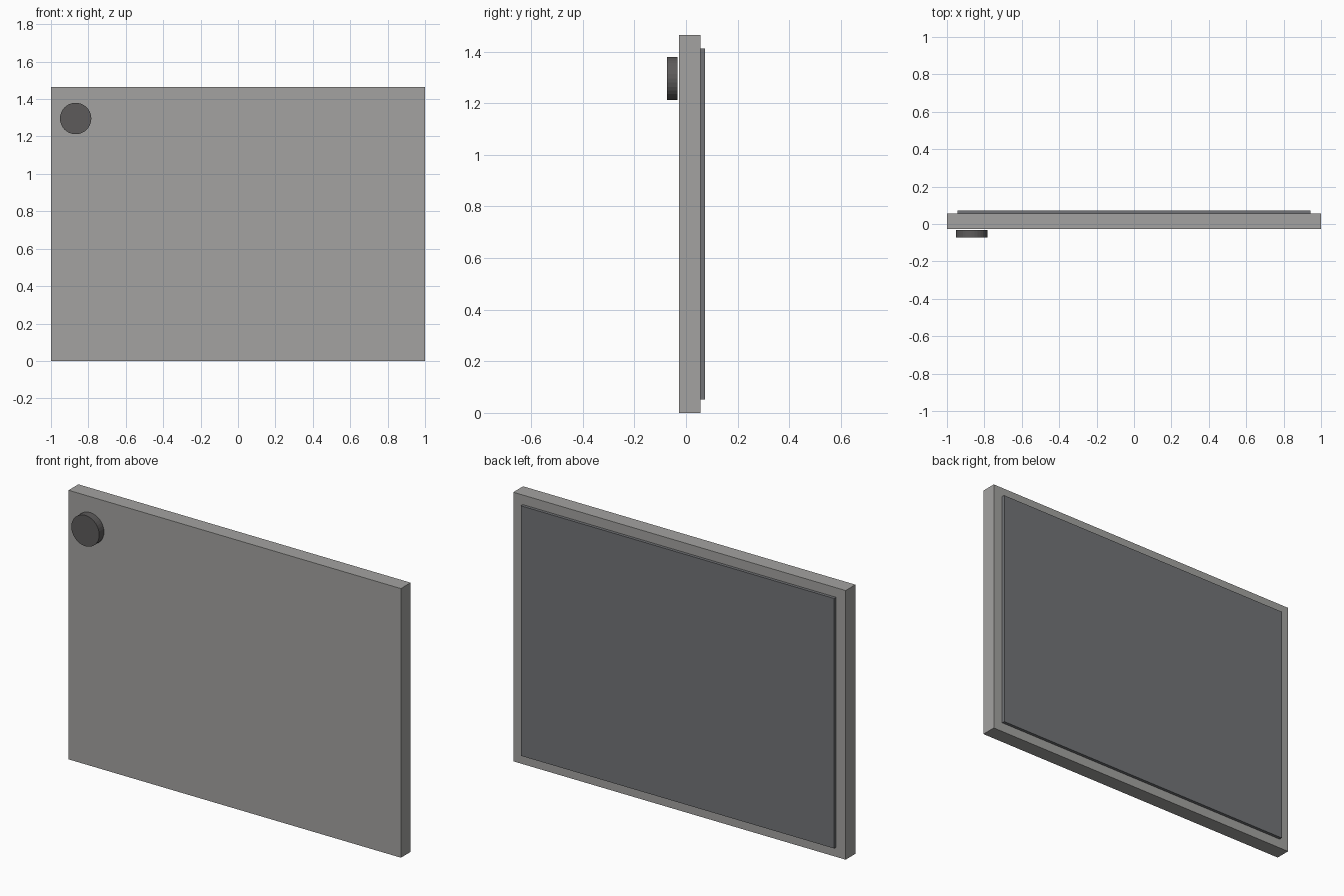
import bpy
import math

if "Cube" in bpy.data.objects:
    bpy.data.objects.remove(bpy.data.objects["Cube"])


def material(name, color):
    m = bpy.data.materials.new(name)
    m.diffuse_color = (*color, 1)
    m.use_nodes = True
    m.node_tree.nodes["Principled BSDF"].inputs["Base Color"].default_value = m.diffuse_color
    return m


def box(name, x, y, z, mat):
    """Box from (min, max) ranges on each axis."""
    centre = [(a + b) / 2 for a, b in (x, y, z)]
    bpy.ops.mesh.primitive_cube_add(size=1, location=centre)
    ob = bpy.context.object
    ob.name = name
    ob.scale = [b - a for a, b in (x, y, z)]
    bpy.ops.object.transform_apply(location=False, rotation=False, scale=True)
    ob.data.materials.append(mat)
    return ob


light_grey = material("light_grey", (0.37, 0.365, 0.355))
dark_grey = material("dark_grey", (0.11, 0.105, 0.105))
slate = material("slate", (0.17, 0.175, 0.185))

# Main slab
box("door_panel", (-1, 1), (-0.028, 0.056), (0, 1.464), light_grey)

# Thin inset liner on the back
box("back_liner", (-0.943, 0.943), (0.056, 0.073), (0.052, 1.412), slate)

# Round knob in the upper left corner of the front, just clear of the slab
bpy.ops.mesh.primitive_cylinder_add(
    vertices=32, radius=0.084, depth=0.041,
    location=(-0.868, -0.0525, 1.296), rotation=(math.pi / 2, 0, 0))
knob = bpy.context.object
knob.name = "round_knob"
knob.data.materials.append(dark_grey)
